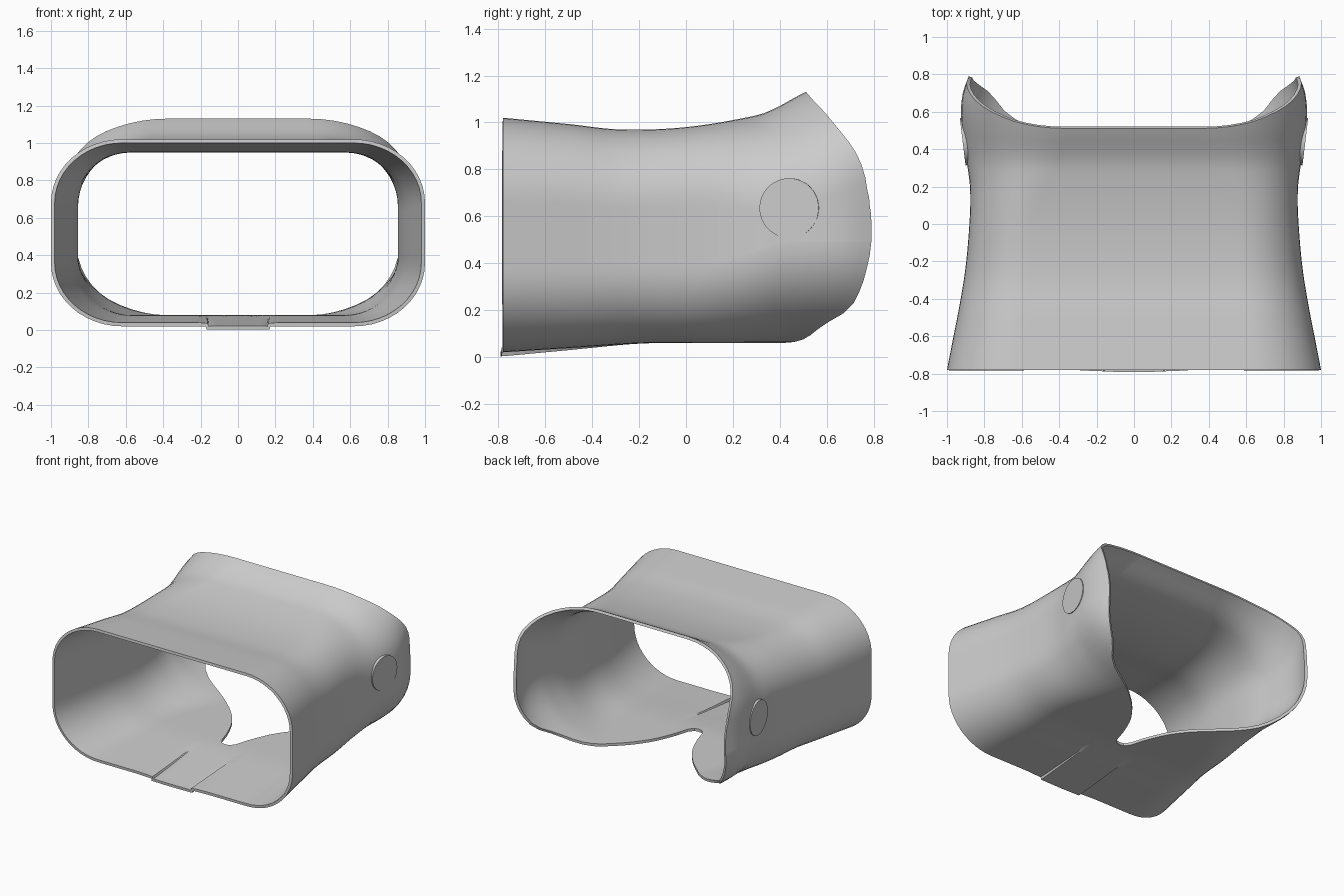
import bpy, math
from mathutils import Vector, Matrix

if "Cube" in bpy.data.objects:
    bpy.data.objects.remove(bpy.data.objects["Cube"])


def curve(keys, t):
    """Smooth interpolation through a few (t, value) keys."""
    n = len(keys)
    if t <= keys[0][0]:
        return keys[0][1]
    if t >= keys[-1][0]:
        return keys[-1][1]

    def slope(i):
        a, b = keys[max(i - 1, 0)], keys[min(i + 1, n - 1)]
        return (b[1] - a[1]) / (b[0] - a[0])
    for i in range(n - 1):
        (t0, v0), (t1, v1) = keys[i], keys[i + 1]
        if t <= t1:
            d = t1 - t0
            u = (t - t0) / d
            return ((2*u**3 - 3*u**2 + 1) * v0 + (u**3 - 2*u**2 + u) * d * slope(i)
                    + (3*u**2 - 2*u**3) * v1 + (u**3 - u**2) * d * slope(i + 1))


# Section measurements along the depth (y)
WIDTH = [(-.78, 1.0), (-.3, .91), (0, .88), (.2, .877), (.4, .905), (.58, .925), (.7, .915), (.8, .88)]
TOP = [(-.78, 1.02), (-.5, .993), (-.28, .97), (0, .98), (.3, 1.03), (.38, 1.06), (.51, 1.13), (.8, 1.25)]
BOTTOM = [(-.78, .02), (-.5, .038), (-.2, .058), (0, .06), (.8, .06)]
RX = [(-.78, .38), (-.3, .33), (.1, .34), (.51, .55), (.8, .55)]
RZ = [(-.78, .34), (-.3, .32), (.1, .33), (.51, .45), (.8, .47)]
# Back rim seen from the side, and the nose notch seen from below
RIM = [(.06, .55), (.08, .60), (.25, .725), (.40, .775), (.53, .79), (.70, .775), (.86, .73), (1.0, .625), (1.13, .51)]
NOTCH = [(0, -.15), (.05, -.13), (.1, .02), (.17, .17), (.27, .30), (.45, .46), (.6, .54), (.7, .60), (.85, .80)]

FLAT = [0, .03, .06, .09, .12, .145, .168, .174, .21, .25, .29, .33]
EXTRA, ARC, SIDE = 6, 12, 8


def quarter(y, up):
    """Outline from the middle of the floor (or roof) to the middle of the side."""
    w, top, bot = curve(WIDTH, y), curve(TOP, y), curve(BOTTOM, y)
    rx, rz, mid = curve(RX, y), curve(RZ, y), .52
    edge = top if up else bot
    s = 1 if up else -1
    rz = min(rz, abs(edge - mid) - .03)
    pts = []
    for x in FLAT + [.33 + (w - rx - .33) * k / EXTRA for k in range(1, EXTRA)]:
        z = edge
        if not up and x < .171 and y < -.2:          # stepped tab in the floor
            z -= .017 * (-.2 - y) / .58
        pts.append((x, z))
    for k in range(ARC + 1):
        a = math.pi / 2 * k / ARC
        pts.append((w - rx + rx * math.sin(a), edge - s * rz * (1 - math.cos(a))))
    z0 = edge - s * rz
    pts += [(w, z0 + (mid - z0) * k / SIDE) for k in range(1, SIDE + 1)]
    return pts


def half(y):
    low, high = quarter(y, False), quarter(y, True)
    return [(x, z, True) for x, z in low] + [(x, z, False) for x, z in high[-2::-1]]


# Find where every lengthwise line meets the back rim
STEPS = 440
samples = [(-.25 + 1.05 * k / STEPS, half(-.25 + 1.05 * k / STEPS)) for k in range(STEPS + 1)]
count = len(samples[0][1])
ends = []
for i in range(count):
    end = .79
    for y, sec in samples:
        x, z, low = sec[i]
        limit = curve(RIM, z)
        if low:
            limit = min(limit, curve(NOTCH, x))
        if y >= limit:
            end = y
            break
    ends.append(min(end, .79))

# Loft the shell
ROWS = 36
verts, faces = [], []
cols = [(i, 1) for i in range(count)] + [(i, -1) for i in range(count - 2, 0, -1)]
n = len(cols)
cache = {}
for j in range(ROWS + 1):
    for i, sgn in cols:
        if (i, j) not in cache:
            y = -.78 + (ends[i] + .78) * j / ROWS
            x, z, low = half(y)[i]
            if j == 0 and low and x < .3:            # slight bow of the tab lip
                y -= .01 * (1 - (x / .3) ** 2)
            cache[i, j] = (x, y, z)
        x, y, z = cache[i, j]
        verts.append((sgn * x, y, z))
for j in range(ROWS):
    for i in range(n):
        k = (i + 1) % n
        faces.append((j*n + i, (j+1)*n + i, (j+1)*n + k, j*n + k))

grey = bpy.data.materials.new("soft grey")
grey.diffuse_color = (.6, .6, .6, 1)
grey.use_nodes = True
grey.node_tree.nodes["Principled BSDF"].inputs["Base Color"].default_value = grey.diffuse_color


def smooth(obj, angle):
    bpy.ops.object.select_all(action='DESELECT')
    obj.select_set(True)
    bpy.context.view_layer.objects.active = obj
    bpy.ops.object.shade_smooth_by_angle(angle=math.radians(angle))


mesh = bpy.data.meshes.new("visor_sleeve")
mesh.from_pydata(verts, [], faces)
mesh.materials.append(grey)
sleeve = bpy.data.objects.new("visor_sleeve", mesh)
bpy.context.collection.objects.link(sleeve)
mod = sleeve.modifiers.new("wall", 'SOLIDIFY')
mod.thickness = .02
mod.offset = -1
bpy.context.view_layer.objects.active = sleeve
bpy.ops.object.modifier_apply(modifier="wall")
smooth(sleeve, 35)

# Flat round buttons set into both side walls
for side, name in ((1, "right_button"), (-1, "left_button")):
    out = Vector((side, -.12, 0)).normalized()
    rot = out.to_track_quat('Z', 'Y').to_matrix().to_4x4()
    pos = Vector((side * .912, .44, .635)) - out * .008
    bpy.ops.mesh.primitive_cylinder_add(vertices=48, radius=.127, depth=.024)
    button = bpy.context.object
    button.name = name
    button.matrix_world = Matrix.Translation(pos) @ rot
    button.data.materials.append(grey)
    smooth(button, 35)
